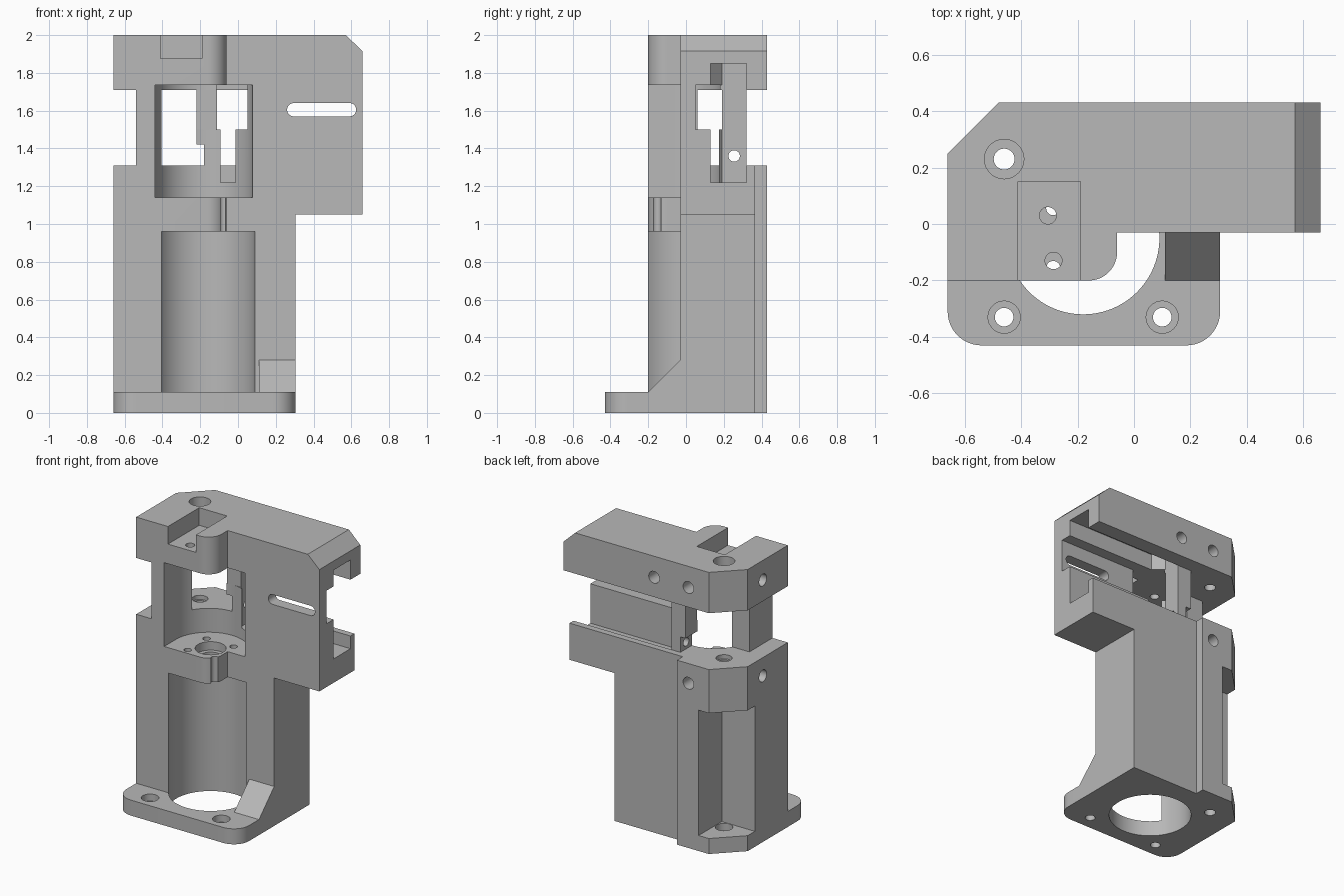
import bpy
import math
from mathutils import Vector

old = bpy.data.objects.get("Cube")
if old:
    bpy.data.objects.remove(old, do_unlink=True)

grey = bpy.data.materials.new("plain grey")
grey.use_nodes = True
colour = (0.48, 0.48, 0.48, 1)
grey.diffuse_color = colour
grey.node_tree.nodes["Principled BSDF"].inputs["Base Color"].default_value = colour


def outline(points):
    """Expand (x, y, radius) corners into arcs; plain (x, y) stays sharp."""
    result = []
    for i, p in enumerate(points):
        c = Vector(p[:2])
        if len(p) == 2:
            result.append(c)
            continue
        a = (Vector(points[i - 1][:2]) - c).normalized()
        b = (Vector(points[(i + 1) % len(points)][:2]) - c).normalized()
        for k in range(13):
            t = k / 12 * math.pi / 2
            result.append(c + p[2] * (a * (1 - math.sin(t)) + b * (1 - math.cos(t))))
    return result


def prism(name, points, low, high, axis="z"):
    """Extrude a flat outline along one axis."""
    place = {"z": lambda u, v, w: (u, v, w),
             "y": lambda u, v, w: (u, w, v),
             "x": lambda u, v, w: (w, u, v)}[axis]
    pts = outline(points)
    area = sum(p.x * q.y - q.x * p.y for p, q in zip(pts, pts[1:] + pts[:1]))
    if (area < 0) != (axis == "y"):
        pts.reverse()
    n = len(pts)
    verts = [place(p.x, p.y, w) for w in (low, high) for p in pts]
    faces = [list(range(n))[::-1], list(range(n, 2 * n))]
    faces += [(i, (i + 1) % n, (i + 1) % n + n, i + n) for i in range(n)]
    mesh = bpy.data.meshes.new(name)
    mesh.from_pydata(verts, [], faces)
    mesh.materials.append(grey)
    ob = bpy.data.objects.new(name, mesh)
    bpy.context.collection.objects.link(ob)
    return ob


def rect(x0, x1, y0, y1):
    return [(x0, y0), (x1, y0), (x1, y1), (x0, y1)]


def box(name, x0, x1, y0, y1, z0, z1):
    return prism(name, rect(x0, x1, y0, y1), z0, z1)


def cyl(name, u, v, r, low, high, axis="z", sides=32):
    ring = [(u + r * math.cos(2 * math.pi * i / sides),
             v + r * math.sin(2 * math.pi * i / sides)) for i in range(sides)]
    return prism(name, ring, low, high, axis)


# Solid masses
body = prism("mount_body", [(-.66, -.2), (-.06, -.2, .1), (-.06, -.03), (.305, -.03),
             (.305, .365), (-.23, .365), (-.23, .43), (-.48, .43), (-.66, .25)], 0, 1.31)
masses = [
    prism("base_flange", [(-.66, -.43, .12), (.305, -.43, .12), (.305, .3),
          (-.5, .3), (-.66, .25)], 0, .11),
    box("lower_arm", .2, .66, -.03, .365, 1.05, 1.31),
    prism("upper_block", [(-.66, -.2), (-.06, -.2, .1), (-.06, -.03), (.66, -.03),
          (.66, .43), (-.48, .43), (-.66, .25)], 1.31, 2),
    prism("gusset", [(-.2, .05), (-.2, .11), (-.03, .28), (.1, .28), (.1, .05)],
          .11, .305, "x"),
]

# Main openings
cx, cy = -.18, -.05
cuts = [
    cyl("motor_bore", cx, cy, .27, -.1, .96, sides=96),
    cyl("coupler_pocket", cx, cy - .02, .26, 1.14, 1.735, sides=96),
    box("coupler_mouth", -.44, .08, -.4, -.07, 1.14, 1.735),
    box("corner_screw_recess", -.8, -.4, .17, .6, .11, 1.0),
    box("side_notch", -.8, -.54, -.4, .6, 1.31, 1.71),
    box("corner_window", -.8, -.22, .06, .6, 1.31, 1.71),
    box("window_step", -.3, -.18, .06, .6, 1.31, 1.42),
    box("back_opening", -.8, .8, .32, .6, 1.31, 1.71),
    prism("arm_channel", [(-.11, .32), (-.11, .19), (-.04, .13), (.8, .13), (.8, .32)],
          1.22, 1.85),
    box("channel_relief", -.11, .8, .05, .19, 1.5, 1.735),
    box("relief_end", -.4, -.1, .06, .19, 1.5, 1.71),
    prism("arm_slot", [(.26, 1.57, .034), (.625, 1.57, .034), (.625, 1.64, .034),
          (.26, 1.64, .034)], -.1, .1, "y"),
    prism("arm_chamfer", [(.57, 2), (.66, 1.915), (.8, 1.915), (.8, 2.1), (.57, 2.1)],
          -.2, .6, "y"),
    box("top_pocket", -.41, -.19, -.4, .15, 1.875, 2.1),
]

# Vertical screw holes with counterbores
cuts.append(cyl("corner_screw", -.46, .23, .037, -.1, 2.1))
for r, low, high in ((.07, 1.9, 2.1), (.052, 1.28, 1.4), (.057, .06, .2)):
    cuts.append(cyl("corner_counterbore", -.46, .23, r, low, high))
for x in (-.46, .1):
    cuts.append(cyl("flange_screw", x, -.33, .033, -.1, .2))
    cuts.append(cyl("flange_counterbore", x, -.33, .057, .06, .2))
for x, y in ((-.305, .03), (-.285, -.13)):
    cuts.append(cyl("pocket_screw", x, y, .03, 1.7, 1.95))

# Shaft seat and motor screws in the pocket floor
cuts.append(cyl("shaft_seat", cx, cy, .1, 1.08, 1.2, sides=48))
cuts.append(cyl("shaft_hole", cx, cy, .07, .9, 1.2, sides=48))
for k in range(4):
    a = math.radians(45 + 90 * k)
    cuts.append(cyl("motor_screw", cx + .15 * math.cos(a), cy + .15 * math.sin(a),
                    .025, .9, 1.2))

# Side and back holes
for x, z in ((-.05, 1.85), (-.32, 1.85), (-.32, 1.17)):
    cuts.append(cyl("back_hole", x, z, .042, .28, .6, "y"))
for z in (1.86, 1.18):
    cuts.append(cyl("side_hole", .08, z, .042, -.8, -.5, "x"))
cuts.append(cyl("channel_hole", .255, 1.36, .03, -.3, 0, "x"))

# Join the masses, then cut the openings
for helper, operation in [(m, "UNION") for m in masses] + [(c, "DIFFERENCE") for c in cuts]:
    helper.hide_render = True
    mod = body.modifiers.new(helper.name, "BOOLEAN")
    mod.operation = operation
    mod.solver = "EXACT"
    mod.object = helper
bpy.context.view_layer.update()
solid = bpy.data.meshes.new_from_object(
    body.evaluated_get(bpy.context.evaluated_depsgraph_get()))
body.modifiers.clear()
body.data = solid
for helper in masses + cuts:
    bpy.data.objects.remove(helper, do_unlink=True)

# Smooth the bores and keep the edges crisp
for ob in bpy.context.selected_objects:
    ob.select_set(False)
body.select_set(True)
bpy.context.view_layer.objects.active = body
bpy.ops.object.shade_smooth_by_angle(angle=math.radians(30))
